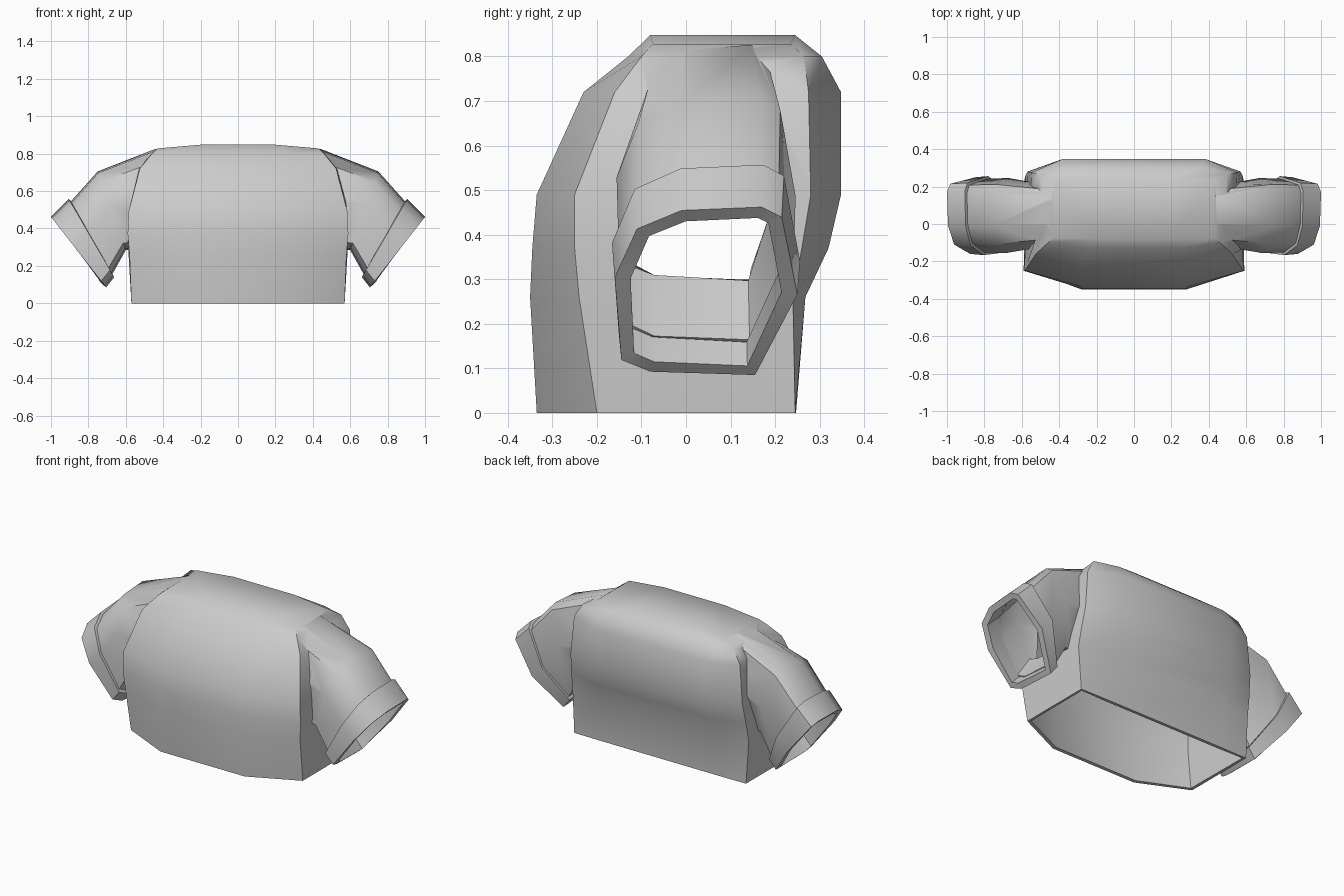
import bpy, bmesh

if "Cube" in bpy.data.objects:
    bpy.data.objects.remove(bpy.data.objects["Cube"])

def make_object(name, bm):
    bmesh.ops.recalc_face_normals(bm, faces=bm.faces)
    me = bpy.data.meshes.new(name)
    bm.to_mesh(me)
    bm.free()
    ob = bpy.data.objects.new(name, me)
    bpy.context.collection.objects.link(ob)
    return ob

def loft(name, rings, caps=True):
    bm = bmesh.new()
    loops = [[bm.verts.new(p) for p in r] for r in rings]
    n = len(loops[0])
    for a, b in zip(loops, loops[1:]):
        for i in range(n):
            j = (i + 1) % n
            bm.faces.new((a[i], a[j], b[j], b[i]))
    if caps:
        for r in (loops[0], loops[-1]):
            f = bm.faces.new(r)
            bmesh.ops.triangulate(bm, faces=[f]) if r is loops[-1] and name == "torso" else None
    return make_object(name, bm)

# Torso: z, drop of outer points, then half outline from front to back
TORSO = [
    (0.00, 0, (.28, -.335), (.57, -.20), (.57, .245), (.40, .247)),
    (0.26, 0, (.28, -.350), (.58, -.24), (.585, .24), (.40, .268)),
    (0.37, 0, (.28, -.345), (.59, -.25), (.58, .26), (.39, .32)),
    (0.49, 0, (.28, -.335), (.585, -.25), (.57, .28), (.38, .348)),
    (0.72, 0, (.28, -.230), (.525, -.16), (.55, .275), (.38, .348)),
    (0.80, 0, (.25, -.130), (.46, -.10), (.50, .265), (.36, .305)),
    (0.848, .02, (.20, -.08), (.43, -.075), (.43, .235), (.20, .245)),
]

def torso_ring(z, drop, *half):
    pts = [(x, y, z - (drop if i in (1, 2) else 0)) for i, (x, y) in enumerate(half)]
    return pts + [(-x, y, h) for x, y, h in reversed(pts)]

# Sleeve section: (y, height fraction); stations: top x,z, bottom x,z, y scale
SECTION = [(-.01, .98), (.17, 1), (.215, .94), (.25, .48), (.155, 0),
           (-.08, .02), (-.145, .09), (-.16, .58), (-.11, .87)]
SLEEVE = [(.38, .82, .40, .27, .75), (.44, .826, .50, .28, .80),
          (.75, .705, .60, .285, .98), (.895, .543, .672, .155, .96)]
CUFF = [(.905, .557, .662, .140, 1.03), (1.0, .462, .705, .085, 1.0)]

def sleeve_ring(tx, tz, bx, bz, s, side=1):
    return [(side * (bx + (tx - bx) * t), .05 + (y - .05) * s, bz + (tz - bz) * t)
            for y, t in SECTION]

torso = loft("torso", [torso_ring(*r) for r in TORSO])
sleeves = [loft("sleeve_form", [sleeve_ring(*r, side) for r in SLEEVE]) for side in (1, -1)]
for s in sleeves:
    m = torso.modifiers.new("join", 'BOOLEAN')
    m.operation, m.solver, m.object = 'UNION', 'EXACT', s

# Shirt body: merged form with hem and sleeve ends opened
dg = bpy.context.evaluated_depsgraph_get()
bm = bmesh.new()
bm.from_mesh(torso.evaluated_get(dg).to_mesh())
tx, tz, bx, bz, _ = SLEEVE[-1]

def on_end(v):
    return abs(v.x) > .6 and abs((abs(v.x) - bx) * (tz - bz) - (v.z - bz) * (tx - bx)) < 1e-4

opened = [f for f in bm.faces
          if all(v.co.z < .001 for v in f.verts) or all(on_end(v.co) for v in f.verts)]
bmesh.ops.delete(bm, geom=opened, context='FACES')
bmesh.ops.remove_doubles(bm, verts=bm.verts, dist=.002)
shirt = make_object("shirt_body", bm)
for ob in sleeves + [torso]:
    bpy.data.objects.remove(ob)

# Cuffs
cuff = loft("sleeve_cuffs", [sleeve_ring(*r) for r in CUFF], caps=False)

for ob, thick in ((shirt, .02), (cuff, .036)):
    m = ob.modifiers.new("thickness", 'SOLIDIFY')
    m.thickness, m.offset = thick, -1
    if ob is cuff:
        ob.modifiers.new("both_sides", 'MIRROR')
    bpy.ops.object.select_all(action='DESELECT')
    ob.select_set(True)
    bpy.context.view_layer.objects.active = ob
    for mod in list(ob.modifiers):
        bpy.ops.object.modifier_apply(modifier=mod.name)
    bpy.ops.object.shade_smooth_by_angle(angle=.75)
